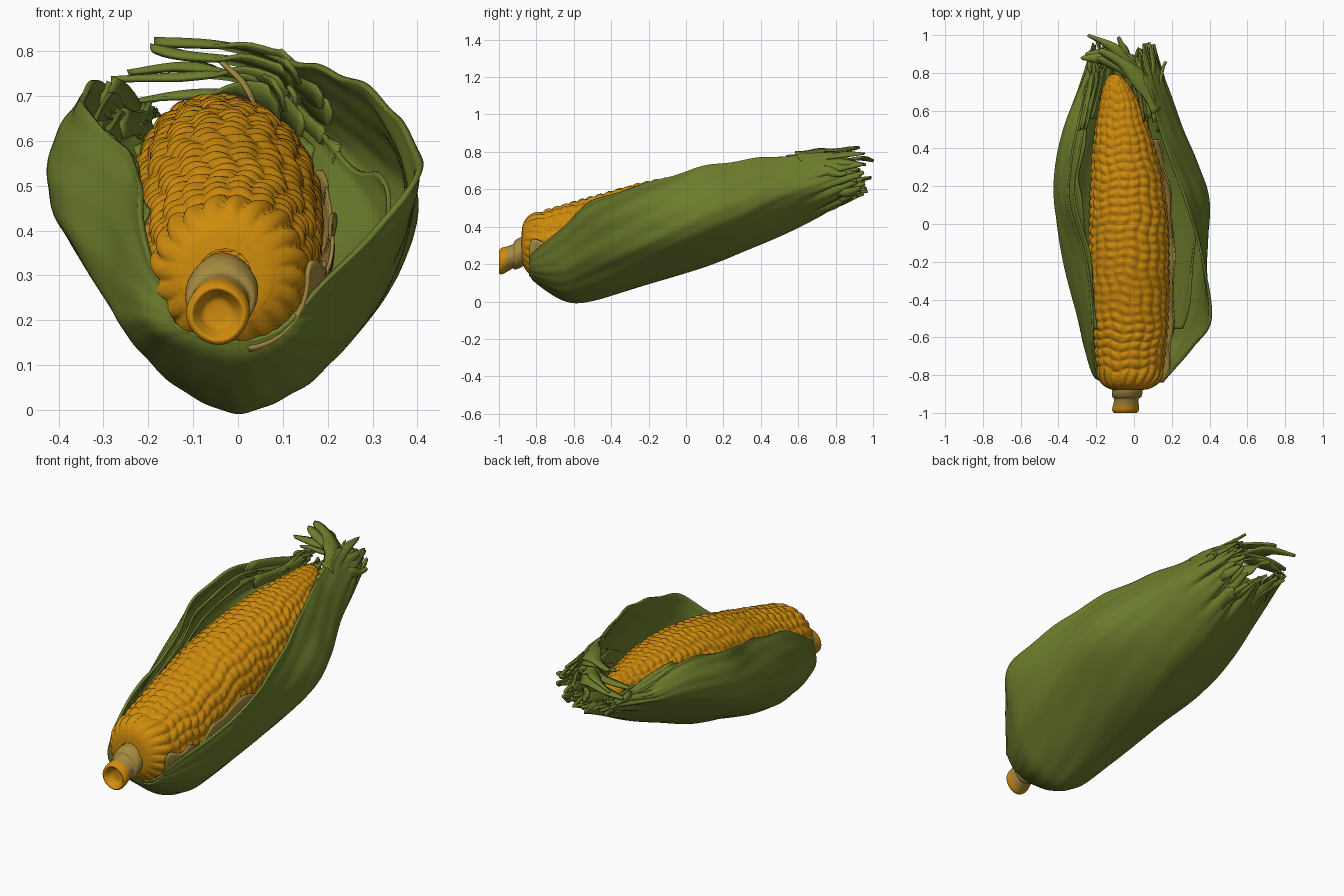
import bpy, math, random
from mathutils import Vector

random.seed(4)


def material(name, rgb):
    m = bpy.data.materials.new(name)
    m.diffuse_color = (*rgb, 1)
    return m


ORANGE = material("kernel_orange", (0.62, 0.26, 0.004))
GREEN = material("husk_green", (0.155, 0.21, 0.026))
TAN = material("stalk_tan", (0.37, 0.25, 0.05))


def spline(pts, t):
    """Catmull-Rom point at t (0..1) through tuples of any length."""
    s = min(max(t, 0), 1) * (len(pts) - 1)
    i = min(int(s), len(pts) - 2)
    f = s - i
    p0, p1, p2, p3 = (pts[min(max(i + k, 0), len(pts) - 1)] for k in (-1, 0, 1, 2))
    return [0.5 * (2 * b + (c - a) * f + (2 * a - 5 * b + 4 * c - d) * f * f
                   + (3 * b - a - 3 * c + d) * f ** 3)
            for a, b, c, d in zip(p0, p1, p2, p3)]


def add_mesh(name, verts, faces, mats, thick=0, rule=None):
    me = bpy.data.meshes.new(name)
    me.from_pydata(verts, [], faces)
    for m in mats:
        me.materials.append(m)
    for p in me.polygons:
        p.use_smooth = True
        if rule:
            p.material_index = rule(p)
    ob = bpy.data.objects.new(name, me)
    bpy.context.collection.objects.link(ob)
    if thick:
        mod = ob.modifiers.new("thickness", 'SOLIDIFY')
        mod.thickness, mod.offset = thick, 0
    return ob


def grid(name, fn, nu, nv, mats, closed=False, **kw):
    """Sheet or tube from fn(u, v); closed joins it around u."""
    cols = nu if closed else nu + 1
    verts = [fn(i / nu, j / nv) for j in range(nv + 1) for i in range(cols)]
    faces = [(j * cols + i, j * cols + (i + 1) % cols,
              (j + 1) * cols + (i + 1) % cols, (j + 1) * cols + i)
             for j in range(nv) for i in range(nu)]
    return add_mesh(name, verts, faces, mats, **kw)


# Cob: (y, centre x, centre z, radius)
COB = [(-0.88, -0.03, 0.30, 0.06), (-0.865, -0.025, 0.305, 0.125), (-0.80, -0.02, 0.305, 0.168),
       (-0.65, -0.02, 0.33, 0.187), (-0.5, -0.02, 0.36, 0.2), (-0.2, -0.025, 0.43, 0.21),
       (0.05, -0.03, 0.475, 0.205), (0.25, -0.04, 0.51, 0.187), (0.42, -0.055, 0.54, 0.16),
       (0.6, -0.07, 0.575, 0.118), (0.72, -0.09, 0.61, 0.075), (0.78, -0.1, 0.635, 0.035),
       (0.795, -0.1, 0.64, 0.0)]


def cob_point(u, v):
    y, cx, cz, r = spline(COB, v)
    th = u * math.tau
    # one row of long kernels at the base, short staggered ones beyond
    row = (y + 0.87) / 0.11 if y < -0.76 else 1 + (y + 0.76) / 0.047
    wob = 0.22 * math.sin(3 * th + 5 * y) + 0.15 * math.sin(8 * th + 11 * y)
    row += wob * min(1, max(0, (y + 0.87) * 8))
    col = u * 20 + 0.25 * math.sin(9 * y) + 0.15 * math.sin(31 * y)
    k = abs(math.sin(math.pi * row)) ** 0.6 * abs(math.sin(math.pi * col)) ** 0.6
    r = max(r, 0) * (1 + (0.11 if y < -0.76 else 0.075) * (k - 0.5))
    return (cx + r * math.cos(th), y, cz + r * math.sin(th))


grid("corn_cob", cob_point, 154, 270, [ORANGE], closed=True)

# Stalk with a hollow cut end and a stepped collar
STALK = [(-0.965, -0.045, 0.215, 0.0), (-0.968, -0.045, 0.215, 0.03), (-0.985, -0.045, 0.215, 0.045),
         (-1.0, -0.045, 0.213, 0.058), (-0.985, -0.045, 0.216, 0.070), (-0.95, -0.042, 0.23, 0.066),
         (-0.925, -0.04, 0.242, 0.064), (-0.915, -0.038, 0.248, 0.076), (-0.885, -0.036, 0.262, 0.080),
         (-0.84, -0.033, 0.28, 0.07)]


def stalk_point(u, v):
    y, cx, cz, r = spline(STALK, v)
    th = u * math.tau
    r = max(r, 0) * (1 + 0.015 * math.sin(4 * th + 1))
    return (cx + r * math.cos(th), y, cz + r * math.sin(th))


grid("stalk", stalk_point, 40, 54, [ORANGE, TAN], closed=True,
     rule=lambda p: int(p.index // 40 >= 28))

# Husk sections: y, left rim xz, left side xz, bottom z, right side xz, right rim xz
HUSK = [(-0.835, -0.155, 0.24, -0.13, 0.185, 0.155, 0.08, 0.175, 0.15, 0.235),
        (-0.80, -0.19, 0.32, -0.20, 0.19, 0.105, 0.13, 0.155, 0.18, 0.27),
        (-0.65, -0.215, 0.43, -0.25, 0.19, 0.012, 0.215, 0.135, 0.31, 0.41),
        (-0.5, -0.22, 0.50, -0.285, 0.245, 0.012, 0.275, 0.19, 0.408, 0.535),
        (-0.2, -0.25, 0.58, -0.36, 0.36, 0.10, 0.345, 0.30, 0.365, 0.635),
        (0.1, -0.34, 0.67, -0.40, 0.43, 0.19, 0.385, 0.41, 0.28, 0.72),
        (0.3, -0.335, 0.715, -0.398, 0.51, 0.27, 0.335, 0.47, 0.21, 0.755),
        (0.5, -0.30, 0.73, -0.355, 0.57, 0.355, 0.25, 0.55, 0.14, 0.775),
        (0.7, -0.25, 0.66, -0.28, 0.60, 0.455, 0.18, 0.61, 0.09, 0.79),
        (0.88, -0.18, 0.67, -0.21, 0.64, 0.57, 0.11, 0.68, 0.04, 0.81)]


def husk_point(u, v, inset=0.0):
    y, lx, lz, ax, az, bz, cx, cz, rx, rz = spline(HUSK, v)
    x, z = spline([(lx, lz), (ax, az), (-0.015, bz), (cx, cz), (rx, rz)], u)
    # fine veins, slightly wavy rims and a ragged far end
    k = 1 - inset + 0.005 * math.sin(46 * u + 6 * y) * min(1, v * 4) + 0.004 * math.sin(90 * u - 9 * y)
    mx, mz = -0.03, 0.47 + 0.22 * y
    rim = max(0, abs(u - 0.5) * 2 - 0.8) * 5
    z += rim * 0.005 * math.sin(21 * y + 6 * u)
    end = max(0, (v - 0.8) * 5)
    y += end ** 2 * (0.045 * math.sin(61 * u) + 0.035 * math.sin(113 * u + 1))
    return (mx + (x - mx) * k, y, mz + (z - mz) * k)


grid("outer_husk", husk_point, 110, 110, [GREEN], thick=0.013)

# Inner leaves nested between husk and cob
for name, u0, u1, inset, v0, v1 in (("left_inner_leaf", 0.03, 0.45, 0.13, 0.3, 0.97),
                                    ("left_second_leaf", 0.08, 0.4, 0.25, 0.42, 0.9),
                                    ("right_inner_leaf", 0.5, 0.8, 0.14, 0.3, 0.97)):
    def leaf(u, v, u0=u0, u1=u1, inset=inset, v0=v0, v1=v1):
        w = u0 + (u1 - u0) * u + 0.02 * math.sin(17 * v)
        return husk_point(w, v0 + (v1 - v0) * v, inset)
    grid(name, leaf, 30, 60, [GREEN], thick=0.01)


# Pale papery sheath along the right of the cob
def sheath(u, v):
    y, cx, cz, r = spline(COB, 0.13 + 0.55 * v)
    th = math.radians(-75 + u * (76 + 6 * math.sin(19 * v) + 4 * math.sin(41 * v)))
    r += 0.016 + 0.006 * math.sin(30 * v + 4 * u) + 0.012 * u
    return (cx + r * math.cos(th), y, cz + r * math.sin(th))


grid("pale_sheath", sheath, 16, 70, [TAN], thick=0.008)


# Shredded husk ends: tapered ribbons following a path
def ribbon(verts, faces, path, width):
    n, base = 14, len(verts)
    for i in range(n + 1):
        t = i / n
        p = Vector(spline(path, t))
        d = Vector(spline(path, t + 0.04)) - Vector(spline(path, t - 0.04))
        out = p - Vector((-0.06, p.y, 0.64))
        side = d.cross(out).normalized() * width * (1 - 0.8 * t ** 2)
        side *= 1 + 0.2 * math.sin(11 * t + base)
        verts += [p - side, p + out.normalized() * width * 0.2, p + side]
    for i in range(n):
        a = base + i * 3
        faces += [(a, a + 1, a + 4, a + 3), (a + 1, a + 2, a + 5, a + 4)]


verts, faces = [], []
for i in range(28):
    u = (i + 0.5) / 28
    inset = random.choice((0.05, 0.14, 0.28))
    a = husk_point(u, random.uniform(0.76, 0.82), inset + 0.02)
    b = husk_point(u, 0.92, inset)
    y = random.uniform(0.86, 0.97)
    tip = (b[0] * 0.8 - 0.02 + random.uniform(-0.04, 0.03), y,
           0.68 + (b[2] - 0.66) * 0.7 + random.uniform(-0.03, 0.03))
    mid = [(p + q) / 2 + random.uniform(-0.012, 0.012) for p, q in zip(b, tip)]
    ribbon(verts, faces, [a, b, mid, tip], random.uniform(0.02, 0.034))
# strands sweeping over the tip from the right leaf
for path, w in (([(0.12, 0.6, 0.765), (0.05, 0.74, 0.79), (-0.06, 0.85, 0.81), (-0.18, 0.92, 0.818)], 0.05),
                ([(0.11, 0.65, 0.74), (0.02, 0.78, 0.77), (-0.1, 0.84, 0.785), (-0.19, 0.88, 0.805)], 0.045),
                ([(0.10, 0.7, 0.71), (0.0, 0.82, 0.74), (-0.13, 0.87, 0.74), (-0.275, 0.88, 0.735)], 0.045),
                ([(0.08, 0.75, 0.68), (-0.02, 0.86, 0.70), (-0.13, 0.90, 0.70), (-0.25, 0.90, 0.68)], 0.045),
                ([(0.05, 0.78, 0.72), (-0.04, 0.86, 0.75), (-0.12, 0.94, 0.765), (-0.24, 1.0, 0.75)], 0.035),
                ([(0.06, 0.78, 0.62), (0.0, 0.86, 0.63), (-0.05, 0.92, 0.65), (-0.08, 0.99, 0.66)], 0.035),
                ([(0.12, 0.66, 0.70), (0.14, 0.75, 0.70), (0.15, 0.82, 0.68), (0.165, 0.86, 0.69)], 0.025),
                ([(-0.22, 0.66, 0.62), (-0.2, 0.76, 0.66), (-0.21, 0.83, 0.66), (-0.235, 0.87, 0.66)], 0.025)):
    ribbon(verts, faces, path, w)
add_mesh("husk_shreds", verts, faces, [GREEN], thick=0.011)

# Dry silk strand at the cob tip
verts, faces = [], []
ribbon(verts, faces, [(0.05, 0.55, 0.63), (0.035, 0.66, 0.68), (0.01, 0.74, 0.73), (-0.04, 0.8, 0.775)], 0.022)
add_mesh("dry_silk", verts, faces, [TAN], thick=0.008)
